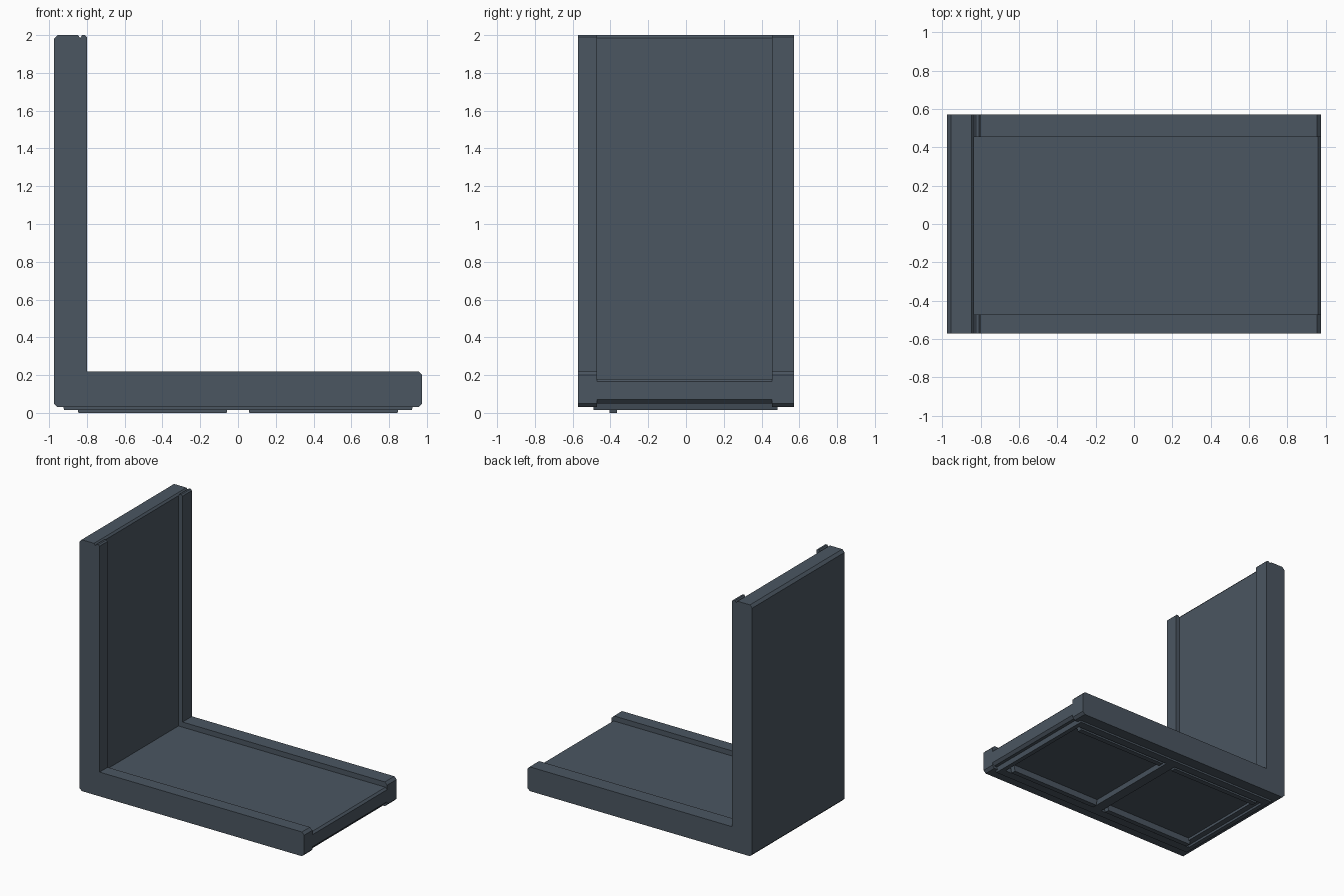
import bpy, bmesh

if "Cube" in bpy.data.objects:
    bpy.data.objects.remove(bpy.data.objects["Cube"])

slate = bpy.data.materials.new("slate grey")
slate.diffuse_color = (0.07, 0.093, 0.12, 1)
slate.use_nodes = True
slate.node_tree.nodes["Principled BSDF"].inputs["Base Color"].default_value = slate.diffuse_color


def prism(name, profile, y0, y1):
    """Extrude an x/z profile along y."""
    bm = bmesh.new()
    face = bm.faces.new([bm.verts.new((x, y0, z)) for x, z in profile])
    ext = bmesh.ops.extrude_face_region(bm, geom=[face])
    verts = [v for v in ext["geom"] if isinstance(v, bmesh.types.BMVert)]
    bmesh.ops.translate(bm, verts=verts, vec=(0, y1 - y0, 0))
    bmesh.ops.recalc_face_normals(bm, faces=bm.faces)
    mesh = bpy.data.meshes.new(name)
    bm.to_mesh(mesh)
    bm.free()
    mesh.materials.append(slate)
    obj = bpy.data.objects.new(name, mesh)
    bpy.context.collection.objects.link(obj)
    return obj


def bar(name, x0, x1, y0, y1, z0, z1, slope=0.01):
    """Strip whose ends slope inwards towards the bottom."""
    return prism(name, [(x0 + slope, z0), (x1 - slope, z0), (x1, z1), (x0, z1)], y0, y1)


Y0, Y1 = -0.572, 0.572      # outer sides
P0, P1 = -0.472, 0.455      # recessed panel between the rails
C = 0.02                    # chamfer

# Back wall slab, full depth
prism("back_wall", [(-0.975 + C, 0.03), (-0.835, 0.03), (-0.835, 1.985), (-0.848, 2.0),
                    (-0.975 + C, 2.0), (-0.975, 2.0 - C), (-0.975, 0.03 + C)], Y0, Y1)

# Recessed floor panel
prism("floor_panel", [(-0.835, 0.05), (0.975 - C, 0.05), (0.975, 0.07),
                      (0.975, 0.165), (0.96, 0.18), (-0.835, 0.18)], P0, P1)

# Raised rails along both sides of the floor and wall
for side, a, b in (("front", Y0, P0), ("back", P1, Y1)):
    prism(side + "_floor_rail", [(-0.835, 0.03), (0.975 - C, 0.03), (0.975, 0.03 + C),
                                 (0.975, 0.22 - C), (0.975 - C, 0.22), (-0.835, 0.22)], a, b)
    prism(side + "_wall_rail", [(-0.835, 0.22), (-0.8, 0.22), (-0.8, 1.99), (-0.81, 2.0),
                                (-0.825, 2.0), (-0.835, 1.985)], a, b)

# Underside frame: long bars, end bars and middle bar
bar("front_frame_bar", -0.93, 0.93, -0.49, -0.425, 0.015, 0.05)
bar("back_frame_bar", -0.93, 0.93, 0.42, 0.485, 0.015, 0.05)
for name, a, b in (("left", -0.93, -0.875), ("middle", -0.05, 0.05), ("right", 0.875, 0.93)):
    bar(name + "_frame_bar", a, b, -0.425, 0.42, 0.015, 0.05)

# Runners on the underside of each half
for name, a, b in (("left", -0.855, -0.05), ("right", 0.05, 0.855)):
    bar(name + "_front_runner", a, b, -0.405, -0.365, 0.0, 0.05)
    bar(name + "_back_runner", a, b, 0.36, 0.40, 0.016, 0.05)
